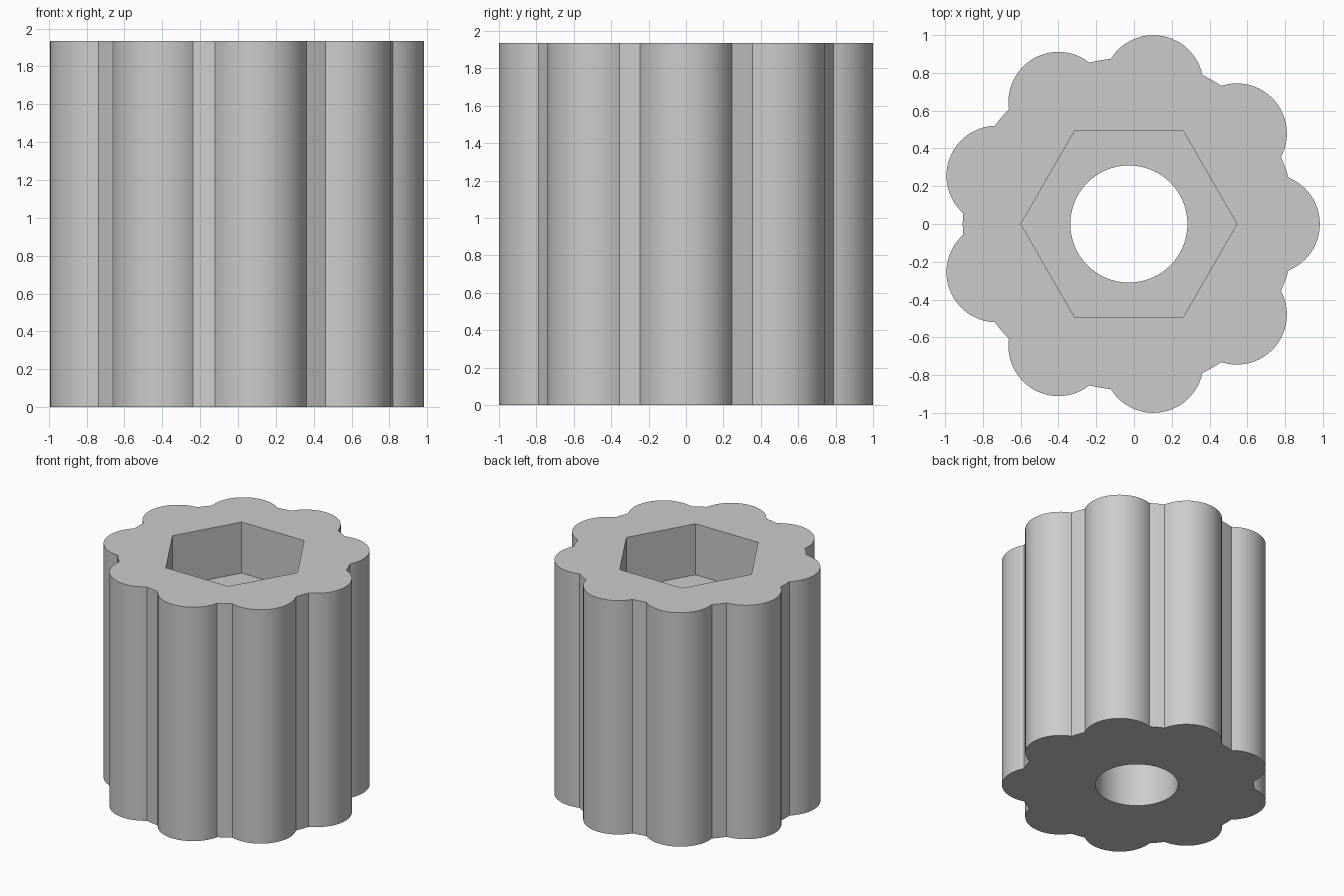
import bpy, bmesh
from math import cos, sin, acos, atan2, tau, radians

if "Cube" in bpy.data.objects:
    bpy.data.objects.remove(bpy.data.objects["Cube"], do_unlink=True)

HEIGHT, FLOOR = 1.935, 1.513          # overall height, hex pocket floor
CX = -0.027                           # axis offset that centres the bounds
LOBES, LOBE_DIST, LOBE_R, BODY_R = 9, 0.746, 0.265, 0.88
HEX_R, BORE_R = 0.572, 0.31


def circle(radius, sides):
    return [(radius * cos(tau * i / sides), radius * sin(tau * i / sides))
            for i in range(sides)]


def lobed_outline(steps=24):
    """Union of a round body and a ring of round lobes."""
    cut = acos((BODY_R**2 + LOBE_DIST**2 - LOBE_R**2) / (2 * BODY_R * LOBE_DIST))
    sweep = atan2(BODY_R * sin(cut), BODY_R * cos(cut) - LOBE_DIST)
    pts = []
    for k in range(LOBES):
        a = tau * k / LOBES
        for i in range(steps + 1):
            t = a - sweep + 2 * sweep * i / steps
            pts.append((LOBE_DIST * cos(a) + LOBE_R * cos(t),
                        LOBE_DIST * sin(a) + LOBE_R * sin(t)))
        mid = a + tau / LOBES / 2      # body arc in the valley
        pts.append((BODY_R * cos(mid), BODY_R * sin(mid)))
    return pts


bm = bmesh.new()


def ring(points, z):
    verts = [bm.verts.new((x + CX, y, z)) for x, y in points]
    edges = [bm.edges.new((v, verts[i - 1])) for i, v in enumerate(verts)]
    return verts, edges


def wall(lower, upper):
    n = len(lower[0])
    for i in range(n):
        j = (i + 1) % n
        bm.faces.new((lower[0][i], lower[0][j], upper[0][j], upper[0][i]))


def cap(outer, inner):
    bmesh.ops.triangle_fill(bm, use_beauty=True, edges=outer[1] + inner[1])


outline, hexagon, bore = lobed_outline(), circle(HEX_R, 6), circle(BORE_R, 64)
base, top = ring(outline, 0), ring(outline, HEIGHT)
hex_floor, hex_top = ring(hexagon, FLOOR), ring(hexagon, HEIGHT)
bore_base, bore_top = ring(bore, 0), ring(bore, FLOOR)

# Side walls, hex pocket and bore
wall(base, top)
wall(hex_floor, hex_top)
wall(bore_base, bore_top)

# Top, pocket floor and underside
cap(top, hex_top)
cap(hex_floor, bore_top)
cap(base, bore_base)

bmesh.ops.recalc_face_normals(bm, faces=bm.faces)
bmesh.ops.dissolve_limit(bm, angle_limit=radians(0.5), verts=[], edges=bm.edges)
mesh = bpy.data.meshes.new("lobed_knob")
bm.to_mesh(mesh)
bm.free()

knob = bpy.data.objects.new("lobed_knob", mesh)
bpy.context.collection.objects.link(knob)

# Plain grey finish
grey = bpy.data.materials.new("plain_grey")
grey.use_nodes = True
grey.diffuse_color = (0.6, 0.6, 0.6, 1)
grey.node_tree.nodes["Principled BSDF"].inputs["Base Color"].default_value = grey.diffuse_color
mesh.materials.append(grey)

bpy.context.view_layer.objects.active = knob
knob.select_set(True)
bpy.ops.object.shade_smooth_by_angle(angle=radians(20))
